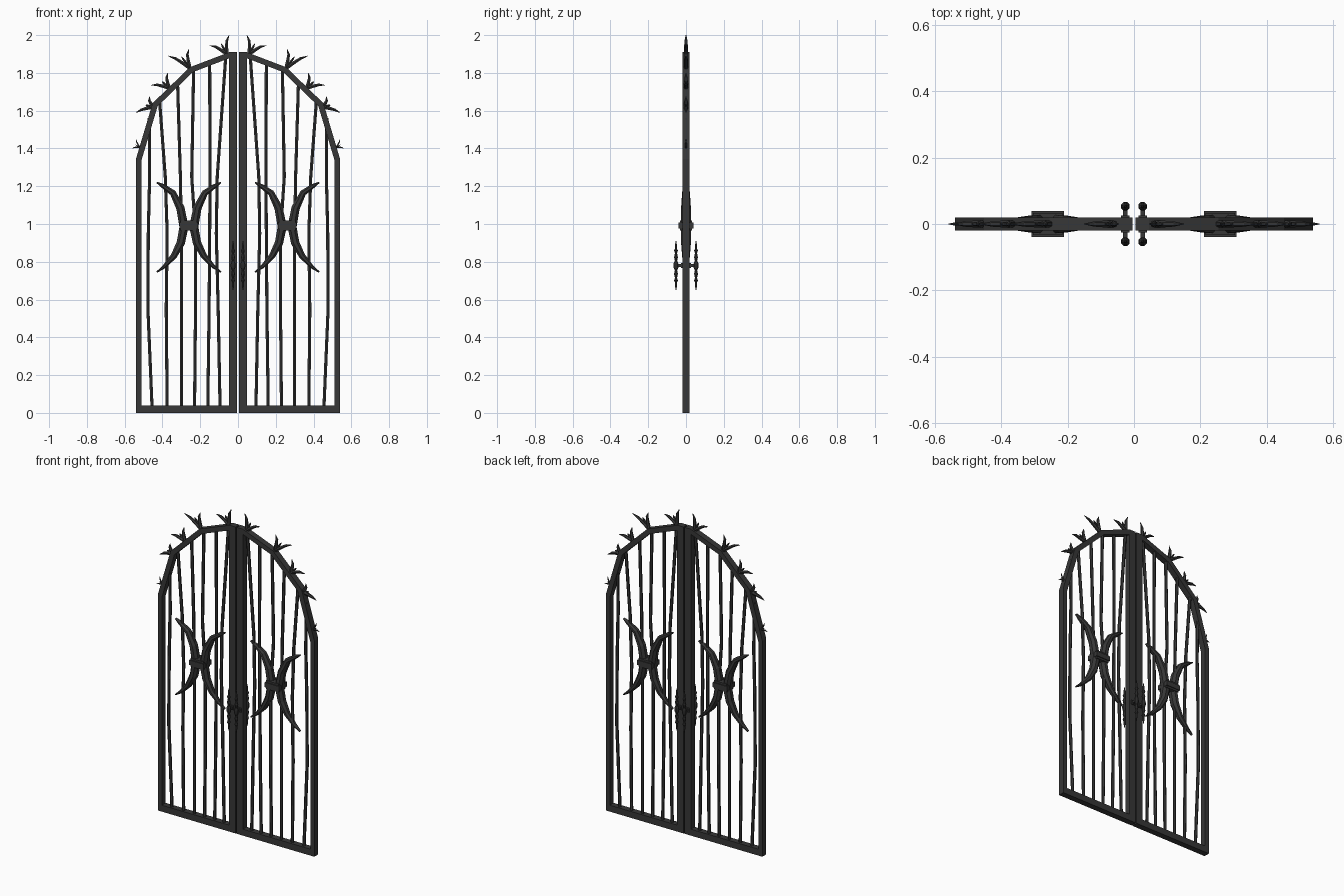
import bpy, bmesh, math
from mathutils import Vector

cube = bpy.data.objects.get("Cube")
if cube:
    bpy.data.objects.remove(cube)

iron = bpy.data.materials.new("dark_iron")
iron.use_nodes = True
COLOUR = (0.038, 0.038, 0.038, 1)
iron.diffuse_color = COLOUR
bsdf = iron.node_tree.nodes["Principled BSDF"]
bsdf.inputs["Base Color"].default_value = COLOUR
bsdf.inputs["Roughness"].default_value = 0.8


def finish(name, bm):
    """Turn a bmesh of the left leaf into an object mirrored to the right leaf."""
    bmesh.ops.recalc_face_normals(bm, faces=bm.faces)
    mesh = bpy.data.meshes.new(name)
    bm.to_mesh(mesh)
    bm.free()
    mesh.materials.append(iron)
    obj = bpy.data.objects.new(name, mesh)
    bpy.context.collection.objects.link(obj)
    obj.modifiers.new("mirror", 'MIRROR').use_mirror_merge = False
    return obj


def sweep(bm, path, radii, sides=6, y=0.0):
    """Tapered bar along an x-z path; radii are (in-plane, depth) pairs."""
    pts = [Vector(p) for p in path]
    rings = []
    for i, p in enumerate(pts):
        t = (pts[min(i + 1, len(pts) - 1)] - pts[max(i - 1, 0)]).normalized()
        n = Vector((t.y, -t.x))
        ring = []
        for k in range(sides):
            a = 2 * math.pi * (k + 0.5) / sides
            q = p + n * radii[i][0] * math.cos(a)
            ring.append(bm.verts.new((q.x, y + radii[i][1] * math.sin(a), q.y)))
        rings.append(ring)
    for a, b in zip(rings, rings[1:]):
        for k in range(sides):
            j = (k + 1) % sides
            bm.faces.new((a[k], a[j], b[j], b[k]))
    bm.faces.new(rings[0])
    bm.faces.new(rings[-1])


def box(bm, centre, size):
    verts = bmesh.ops.create_cube(bm, size=1)["verts"]
    bmesh.ops.scale(bm, vec=size, verts=verts)
    bmesh.ops.translate(bm, vec=centre, verts=verts)
    return verts


# Leaf frame: mitred ring with its own width on each edge
outer = [Vector(p) for p in ((0.004, 0), (0.54, 0), (0.54, 1.345), (0.452, 1.64),
                             (0.255, 1.83), (0.045, 1.91), (0.004, 1.91))]
widths = [0.04, 0.028, 0.03, 0.03, 0.03, 0.03, 0.044]
count = len(outer)
inner = []
for i, p in enumerate(outer):
    d0 = (p - outer[i - 1]).normalized()
    d1 = (outer[(i + 1) % count] - p).normalized()
    a = p + Vector((-d0.y, d0.x)) * widths[i - 1]
    b = p + Vector((-d1.y, d1.x)) * widths[i]
    cross = d0.x * d1.y - d0.y * d1.x
    inner.append(a + d0 * (((b - a).x * d1.y - (b - a).y * d1.x) / cross))
# The short top edge lies inside the post, so end the arch on the post's edge
post = 0.048
slope = (inner[4].y - inner[3].y) / (inner[4].x - inner[3].x)
d = (outer[5] - outer[4]).normalized()
a = outer[4] + Vector((-d.y, d.x)) * 0.03
inner[5] = inner[6] = Vector((post, a.y + d.y / d.x * (post - a.x)))

bm = bmesh.new()
rows = [[bm.verts.new((p.x, y, p.y)) for p in loop]
        for loop, y in ((outer, -0.019), (outer, 0.019), (inner, 0.019), (inner, -0.019))]
for r in range(4):
    for i in range(count):
        j = (i + 1) % count
        bm.faces.new((rows[r][i], rows[r][j], rows[(r + 1) % 4][j], rows[(r + 1) % 4][i]))
bmesh.ops.remove_doubles(bm, verts=bm.verts, dist=0.00001)
finish("leaf_frames", bm)

# Hand-forged bars, slightly bent: x at the foot, lower, middle, upper and head
bars = [((0.095, 0.105, 0.115, 0.11, 0.065), 1.885),
        ((0.16, 0.153, 0.15, 0.148, 0.15), 1.85),
        ((0.23, 0.225, 0.225, 0.245, 0.235), 1.82),
        ((0.30, 0.30, 0.30, 0.305, 0.32), 1.75),
        ((0.375, 0.38, 0.375, 0.385, 0.415), 1.65),
        ((0.455, 0.477, 0.475, 0.468, 0.47), 1.56)]
bm = bmesh.new()
for xs, top in bars:
    heights = [0.03, 0.55, 0.95, 1.25, top]
    sweep(bm, list(zip(xs, heights)), [(0.0095, 0.0095)] * 5)
finish("forged_bars", bm)

# Back-to-back crescents tied by a band
bend = [(0.17, 0.235), (0.135, 0.215), (0.085, 0.18), (0.045, 0.1), (0.026, 0.0),
        (0.043, -0.085), (0.08, -0.155), (0.13, -0.21), (0.17, -0.24)]
thick = [0.004, 0.013, 0.018, 0.024, 0.026, 0.024, 0.018, 0.011, 0.004]
bm = bmesh.new()
for side in (-1, 1):
    sweep(bm, [(0.26 + side * x, 0.985 + z) for x, z in bend],
          [(w, 0.004 + w) for w in thick], 8)
finish("crescents", bm)

bm = bmesh.new()
box(bm, (0.26, 0, 0.992), (0.098, 0.078, 0.03))
box(bm, (0.26, 0, 0.992), (0.088, 0.066, 0.052))
finish("crescent_bands", bm)

# Thorn tufts along the arch: root, then inner and outer tips
tufts = [((0.06, 1.90), (0.047, 2.0), (0.15, 1.945)),
         ((0.255, 1.825), (0.26, 1.925), (0.37, 1.89)),
         ((0.365, 1.72), (0.372, 1.80), (0.46, 1.735)),
         ((0.45, 1.62), (0.468, 1.675), (0.54, 1.59)),
         ((0.52, 1.405), (0.54, 1.45), (0.56, 1.40))]
bm = bmesh.new()
for root, tip_a, tip_b in tufts:
    root, tip_a, tip_b = Vector(root), Vector(tip_a), Vector(tip_b)
    middle = (tip_a + tip_b) / 2
    size = min(1, (tip_b - root).length / 0.09)
    for tip, scale in ((tip_a, 1), (tip_b, 1), (root.lerp(middle, 0.75), 0.7)):
        # each thorn leaves towards the middle, then hooks out to its tip
        path = [root, root.lerp(tip, 0.35).lerp(middle, 0.12),
                root.lerp(tip, 0.7).lerp(middle, 0.17), tip]
        sweep(bm, path, [(r * scale * size, r * scale * size)
                         for r in (0.011, 0.010, 0.008, 0.0015)])
finish("thorn_tufts", bm)

# Turned pull handles on both faces, with a spindle through the post
profile = [(-0.13, 0.002), (-0.105, 0.006), (-0.09, 0.005), (-0.08, 0.011), (-0.065, 0.006),
           (-0.045, 0.011), (-0.025, 0.007), (-0.012, 0.013), (0, 0.014)]
profile += [(-z, r) for z, r in reversed(profile[:-1])]
bm = bmesh.new()
for side in (-1, 1):
    sweep(bm, [(0.026, 0.78 + z) for z, r in profile],
          [(r, r) for z, r in profile], 8, side * 0.053)
finish("pull_handles", bm)

bm = bmesh.new()
box(bm, (0.026, 0, 0.78), (0.014, 0.1, 0.014))
for side in (-1, 1):
    box(bm, (0.026, side * 0.022, 0.78), (0.026, 0.008, 0.026))
finish("handle_spindles", bm)
